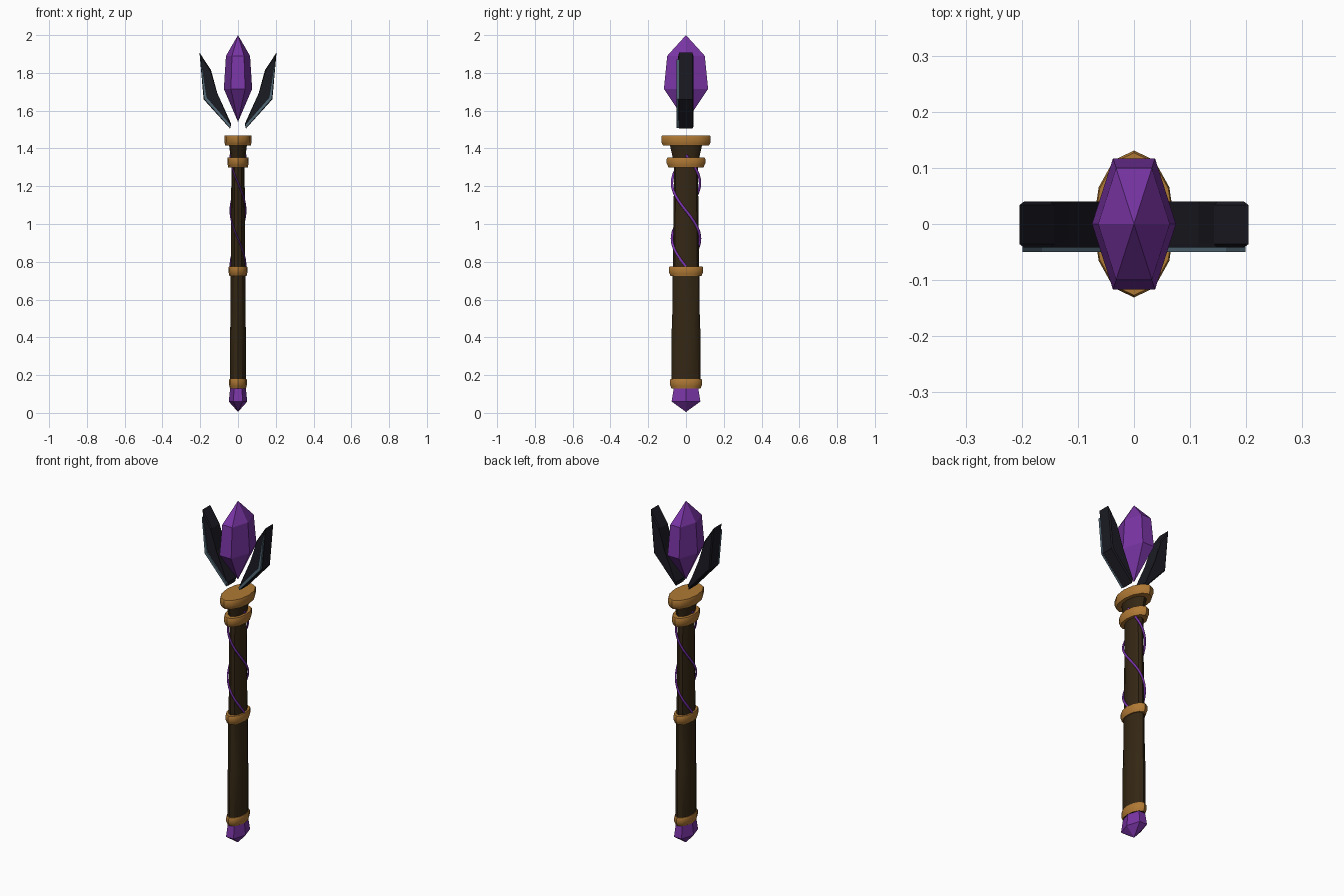
import bpy, bmesh, math

if "Cube" in bpy.data.objects:
    bpy.data.objects.remove(bpy.data.objects["Cube"])

FLAT = 0.555  # the staff is squashed along x


def material(name, rgb):
    m = bpy.data.materials.new(name)
    m.diffuse_color = (*rgb, 1)
    m.use_nodes = True
    m.node_tree.nodes["Principled BSDF"].inputs["Base Color"].default_value = m.diffuse_color
    return m


PURPLE = material("purple crystal", (0.19, 0.035, 0.37))
VINE = material("bright purple", (0.21, 0.035, 0.44))
GOLD = material("gold", (0.43, 0.19, 0.035))
WOOD = material("dark wood", (0.034, 0.020, 0.007))
BLACK = material("black metal", (0.011, 0.011, 0.017))
STEEL = material("steel edge", (0.085, 0.14, 0.18))


def finish(name, bm, mat, smooth):
    bmesh.ops.recalc_face_normals(bm, faces=bm.faces)
    me = bpy.data.meshes.new(name)
    bm.to_mesh(me)
    bm.free()
    me.materials.append(mat)
    ob = bpy.data.objects.new(name, me)
    bpy.context.collection.objects.link(ob)
    if smooth:
        bpy.ops.object.select_all(action='DESELECT')
        ob.select_set(True)
        bpy.context.view_layer.objects.active = ob
        bpy.ops.object.shade_smooth_by_angle(angle=math.radians(35))
    return ob


def lathe(name, profile, sides, mat, smooth=False):
    """Flattened turned solid from (radius along y, z); radius 0 is a tip."""
    bm = bmesh.new()
    rings = []
    for r, z in profile:
        n = sides if r else 1
        rings.append([bm.verts.new((r * FLAT * math.cos(2 * math.pi * i / sides),
                                    r * math.sin(2 * math.pi * i / sides), z))
                      for i in range(n)])
    for a, b in zip(rings, rings[1:]):
        for i in range(sides):
            j = (i + 1) % sides
            quad = [a[i % len(a)], a[j % len(a)], b[j % len(b)], b[i % len(b)]]
            bm.faces.new(list(dict.fromkeys(quad)))
    for ring in (rings[0], rings[-1]):
        if len(ring) > 1:
            bm.faces.new(ring)
    return finish(name, bm, mat, smooth)


def plate(name, outline, y0, y1, side, mat, bevel):
    """Outline in x, z extruded along y, with chamfered rims."""
    bm = bmesh.new()
    lo = [bm.verts.new((side * x, y0, z)) for x, z in outline]
    hi = [bm.verts.new((side * x, y1, z)) for x, z in outline]
    caps = [bm.faces.new(lo), bm.faces.new(hi)]
    n = len(outline)
    for i in range(n):
        j = (i + 1) % n
        bm.faces.new((lo[i], lo[j], hi[j], hi[i]))
    if bevel:
        edges = [e for f in caps for e in f.edges]
        bmesh.ops.bevel(bm, geom=edges, offset=bevel, segments=1,
                        affect='EDGES', clamp_overlap=True)
    return finish(name, bm, mat, False)


# Crystals
lathe("head_crystal", [(0, 1.54), (0.135, 1.715), (0.115, 1.89), (0, 2.0)], 6, PURPLE)
lathe("pommel_crystal", [(0, 0.005), (0.088, 0.06), (0.073, 0.14)], 6, PURPLE)

# Shaft and flared neck
lathe("lower_shaft", [(0.077, 0.13), (0.077, 0.44), (0.073, 0.46), (0.072, 0.75)], 12, WOOD, True)
lathe("upper_shaft", [(0.069, 0.74), (0.063, 1.33)], 12, WOOD, True)
lathe("neck", [(0.068, 1.32), (0.072, 1.36), (0.088, 1.43)], 12, WOOD, True)

# Gold collars
for name, r, z0, z1 in (("pommel_collar", 0.086, 0.13, 0.18),
                        ("grip_collar", 0.091, 0.725, 0.775),
                        ("neck_collar", 0.102, 1.30, 1.352),
                        ("head_collar", 0.131, 1.415, 1.468)):
    lathe(name, [(r - 0.009, z0), (r - 0.004, z0 + 0.012), (r, z0 + 0.02),
                 (r, z1 - 0.007), (r - 0.004, z1)], 12, GOLD, True)

# Two vines winding one turn around the upper shaft
for k in range(2):
    cu = bpy.data.curves.new("vine", 'CURVE')
    cu.dimensions = '3D'
    cu.bevel_depth = 0.007
    cu.bevel_resolution = 1
    cu.use_fill_caps = True
    sp = cu.splines.new('POLY')
    steps = 32
    sp.points.add(steps)
    for i in range(steps + 1):
        t = i / steps
        a = math.pi * k - 2 * math.pi * t
        sp.points[i].co = (0.074 * math.cos(a), 0.074 * math.sin(a), 0.775 + 0.59 * t, 1)
    cu.materials.append(VINE)
    ob = bpy.data.objects.new("vine", cu)
    ob.scale.x = FLAT
    bpy.context.collection.objects.link(ob)

# Claw blades with steel front edges
blade = [(0.204, 1.908), (0.182, 1.66), (0.042, 1.505), (0.036, 1.53),
         (0.115, 1.69), (0.143, 1.815)]
edge = [(0.199, 1.87), (0.180, 1.663), (0.042, 1.508), (0.038, 1.525),
        (0.164, 1.670), (0.189, 1.83)]
for side, label in ((1, "right"), (-1, "left")):
    plate(label + "_blade", blade, -0.042, 0.040, side, BLACK, 0.006)
    plate(label + "_blade_edge", edge, -0.050, -0.036, side, STEEL, 0)
